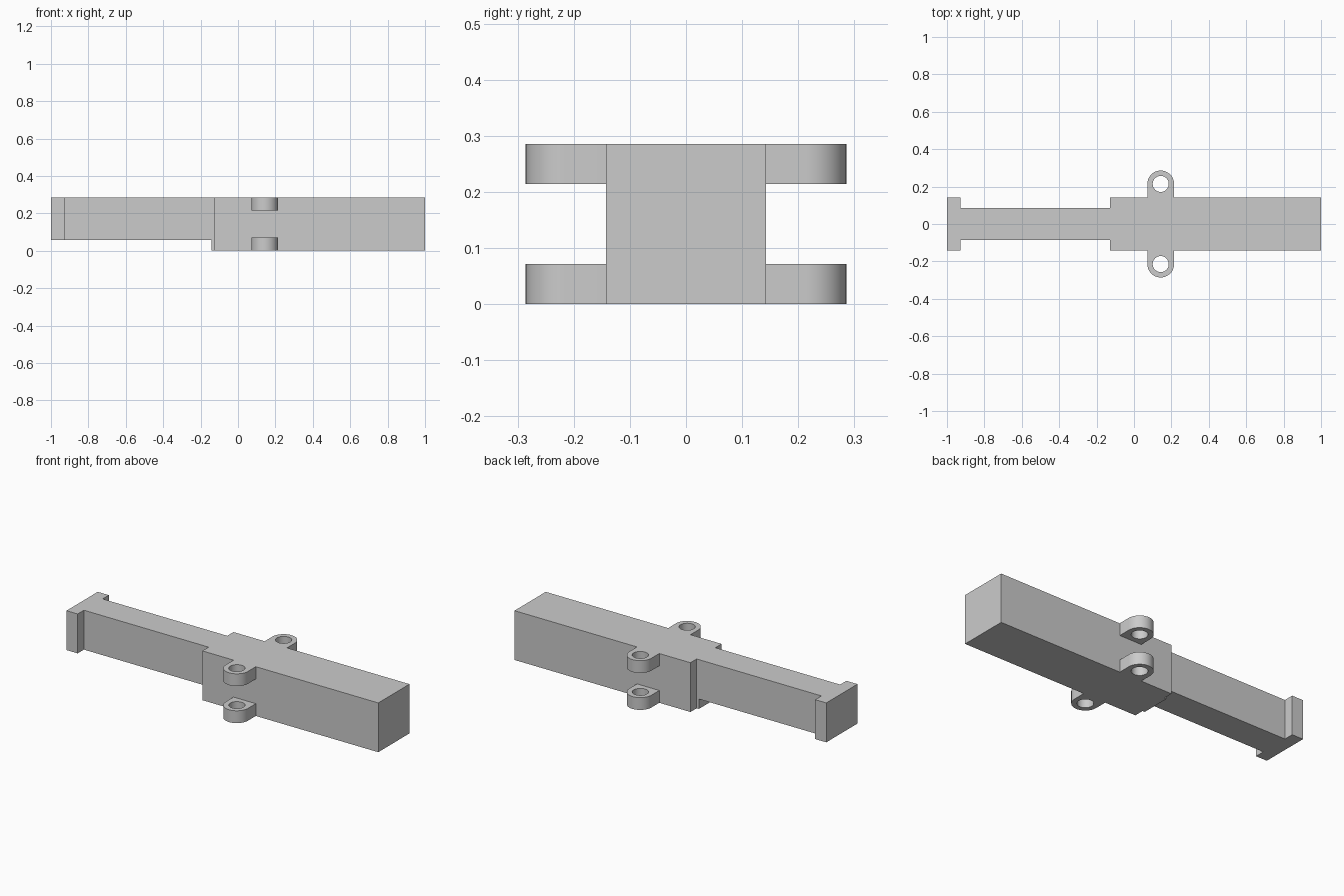
import bpy
import bmesh
import math

U = 1 / 7          # half the width of the body
TOP = 2 * U        # full height

cube = bpy.data.objects.get("Cube")
if cube:
    bpy.data.objects.remove(cube, do_unlink=True)

grey = bpy.data.materials.new("plain grey")
grey.use_nodes = True
grey.diffuse_color = (0.6, 0.6, 0.6, 1)
grey.node_tree.nodes["Principled BSDF"].inputs["Base Color"].default_value = (0.6, 0.6, 0.6, 1)


def prism(name, outline, z0, z1):
    """Extrude a plan outline from z0 up to z1."""
    bm = bmesh.new()
    face = bm.faces.new([bm.verts.new((x, y, z0)) for x, y in outline])
    new = bmesh.ops.extrude_face_region(bm, geom=[face])["geom"]
    verts = [v for v in new if isinstance(v, bmesh.types.BMVert)]
    bmesh.ops.translate(bm, verts=verts, vec=(0, 0, z1 - z0))
    bmesh.ops.recalc_face_normals(bm, faces=bm.faces[:])
    mesh = bpy.data.meshes.new(name)
    bm.to_mesh(mesh)
    bm.free()
    mesh.materials.append(grey)
    obj = bpy.data.objects.new(name, mesh)
    bpy.context.collection.objects.link(obj)
    return obj


def arc(cx, cy, r, start, end, steps):
    angles = [start + (end - start) * i / steps for i in range(steps + 1)]
    return [(cx + r * math.cos(a), cy + r * math.sin(a)) for a in angles]


def combine(target, tool, operation):
    """Apply a boolean and discard the tool."""
    tool.hide_render = True
    mod = target.modifiers.new(operation.lower(), 'BOOLEAN')
    mod.operation = operation
    mod.solver = 'EXACT'
    mod.object = tool
    bpy.context.view_layer.objects.active = target
    bpy.ops.object.modifier_apply(modifier=mod.name)
    bpy.data.objects.remove(tool, do_unlink=True)


# Block, slim arm and end flange share one symmetric plan
half = [(-1, U), (-6.5 * U, U), (-6.5 * U, 0.6 * U),
        (-0.9 * U, 0.6 * U), (-0.9 * U, U), (1, U)]
body = prism("body_with_arm_and_lugs", half + [(x, -y) for x, y in reversed(half)], 0, TOP)

# Raised underside of the arm, leaving a short toe against the block
relief = prism("arm_relief", [(-1.2, -U * 2), (-U, -U * 2), (-U, U * 2), (-1.2, U * 2)],
               -0.1, 0.4 * U)
combine(body, relief, 'DIFFERENCE')

# Rounded lugs, upper and lower on each side, with a bore through each pair
for side in (-1, 1):
    for z in (0, 1.5 * U):
        tip = arc(U, 1.5 * U, 0.5 * U, 0, math.pi, 32)
        outline = tip + [(0.5 * U, 0.8 * U), (1.5 * U, 0.8 * U)]
        lug = prism("lug", [(x, y * side) for x, y in outline], z, z + 0.5 * U)
        combine(body, lug, 'UNION')
    bore = prism("bore", arc(U, 1.5 * U * side, 0.3 * U, 0, math.tau, 48)[:-1], -0.1, TOP + 0.1)
    combine(body, bore, 'DIFFERENCE')

# Smooth rounded walls, keep the edges crisp
bpy.ops.object.select_all(action='DESELECT')
body.select_set(True)
bpy.context.view_layer.objects.active = body
bpy.ops.object.shade_smooth_by_angle(angle=math.radians(30))
